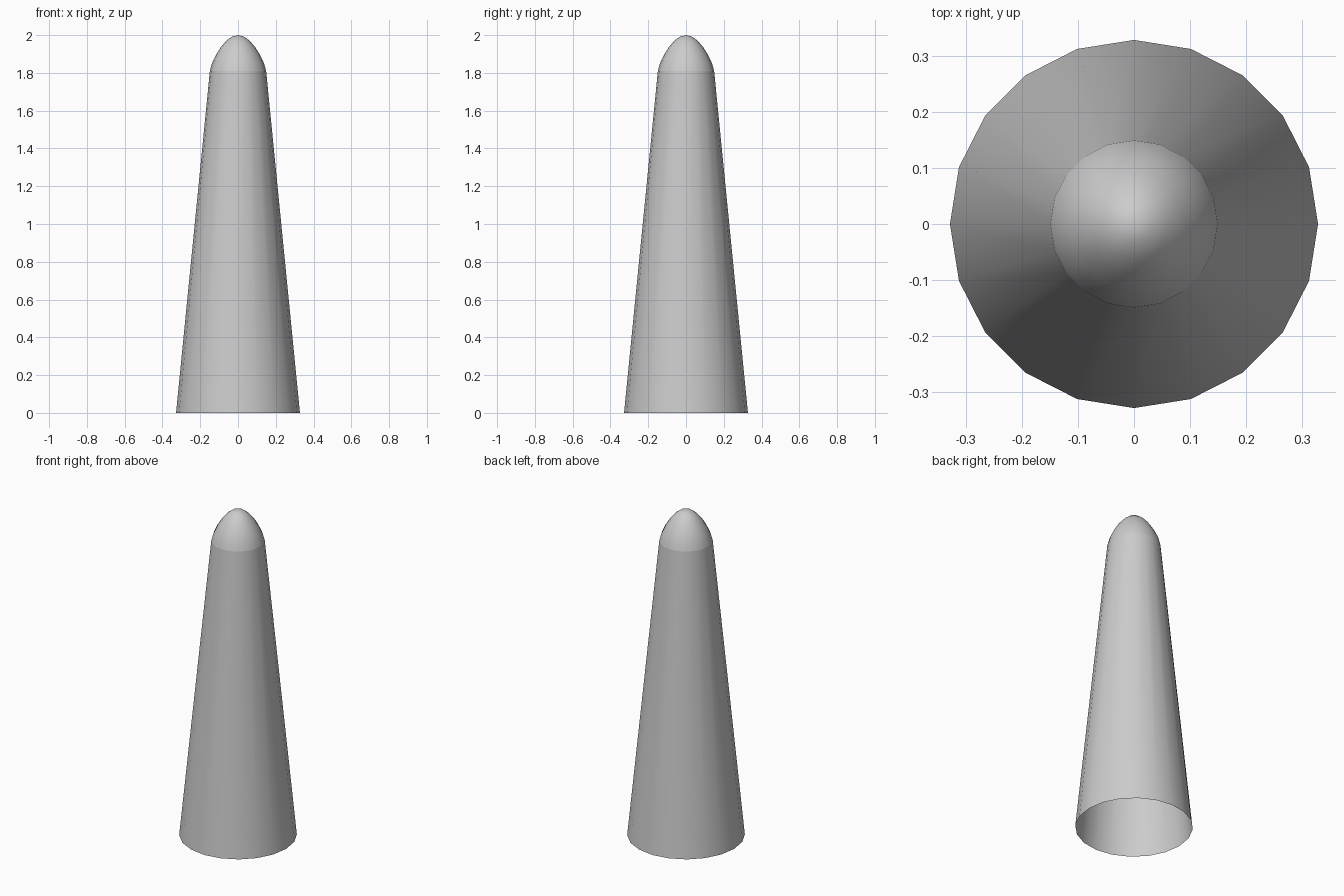
import bpy, bmesh, math

if "Cube" in bpy.data.objects:
    bpy.data.objects.remove(bpy.data.objects["Cube"])

SIDES = 20


def lathe(name, profile):
    """Revolve (radius, height) points into an open, smooth-shaded shell."""
    bm = bmesh.new()
    verts = [bm.verts.new((r, 0, z)) for r, z in profile]
    edges = [bm.edges.new(pair) for pair in zip(verts, verts[1:])]
    bmesh.ops.spin(bm, geom=verts + edges, cent=(0, 0, 0), axis=(0, 0, 1),
                   angle=math.tau, steps=SIDES, use_duplicate=False)
    bmesh.ops.remove_doubles(bm, verts=bm.verts, dist=1e-4)
    bmesh.ops.recalc_face_normals(bm, faces=bm.faces)
    # Open shell: make sure the faces point outwards
    if sum(f.normal.dot(f.calc_center_median() * 1) - f.normal.z * f.calc_center_median().z
           for f in bm.faces) < 0:
        bmesh.ops.reverse_faces(bm, faces=bm.faces)
    mesh = bpy.data.meshes.new(name)
    bm.to_mesh(mesh)
    bm.free()
    obj = bpy.data.objects.new(name, mesh)
    bpy.context.collection.objects.link(obj)
    bpy.ops.object.select_all(action='DESELECT')
    obj.select_set(True)
    bpy.context.view_layer.objects.active = obj
    bpy.ops.object.shade_smooth_by_angle(angle=math.radians(40))
    return obj


# Tapered body, open at the bottom
lathe("tapered_body", [(0.328, 0), (0.149, 1.81)])

# Rounded nose cap
lathe("nose_cap", [(0.149, 1.81), (0.138, 1.85), (0.117, 1.895), (0.09, 1.938),
                   (0.062, 1.97), (0.032, 1.992), (0, 2.0)])
